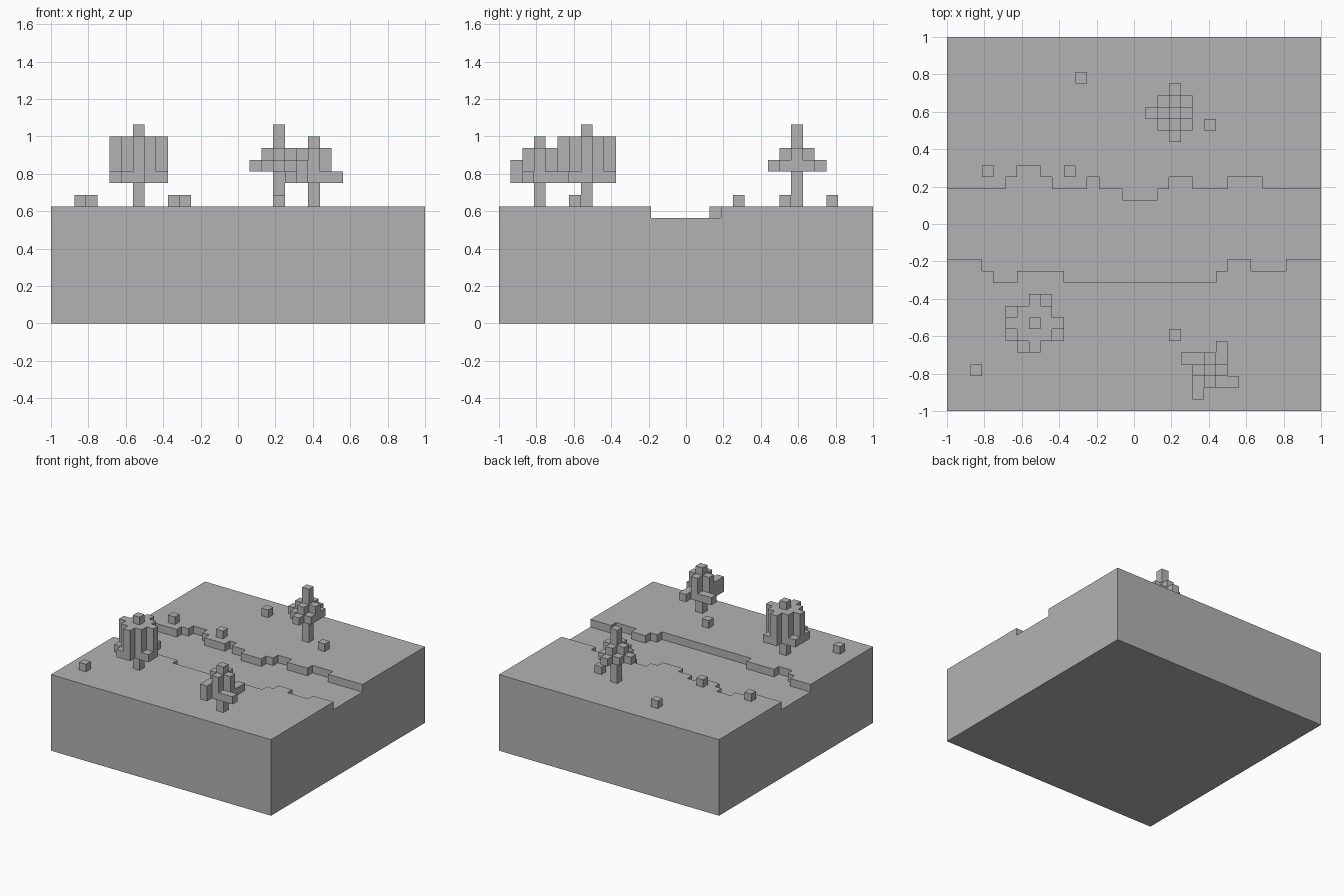
import bpy
import bmesh
from math import radians
from mathutils import Vector

if "Cube" in bpy.data.objects:
    bpy.data.objects.remove(bpy.data.objects["Cube"], do_unlink=True)

GRID = 32             # blocks along each side
U = 2 / GRID          # block size
GROUND, BED = 10, 9   # heights of the land and the riverbed, in blocks

stone = bpy.data.materials.new("plain grey")
grey = (0.45, 0.45, 0.45, 1)
stone.use_nodes = True
stone.diffuse_color = grey
stone.node_tree.nodes["Principled BSDF"].inputs["Base Color"].default_value = grey


def place(i, j, k):
    """Block coordinates to world position."""
    return Vector((i * U - 1, j * U - 1, k * U))


def finish(name, bm):
    """Weld, merge flat areas and add the object to the scene."""
    bmesh.ops.remove_doubles(bm, verts=bm.verts[:], dist=U / 100)
    bmesh.ops.recalc_face_normals(bm, faces=bm.faces[:])
    bmesh.ops.dissolve_limit(bm, angle_limit=radians(1),
                             verts=bm.verts[:], edges=bm.edges[:])
    mesh = bpy.data.meshes.new(name)
    bm.to_mesh(mesh)
    bm.free()
    mesh.materials.append(stone)
    obj = bpy.data.objects.new(name, mesh)
    bpy.context.scene.collection.objects.link(obj)
    return obj


def add_face(bm, points):
    bm.faces.new([bm.verts.new(place(*p)) for p in points])


def blocks(name, columns):
    """Closed outer skin of upright block columns {(i, j): (bottom, top)}."""
    cells = {(i, j, k) for (i, j), (lo, hi) in columns.items() for k in range(lo, hi)}
    bm = bmesh.new()
    for cell in cells:
        for axis in range(3):
            for side in (0, 1):
                near = list(cell)
                near[axis] += 2 * side - 1
                if tuple(near) in cells:
                    continue
                quad = []
                for a, b in ((0, 0), (1, 0), (1, 1), (0, 1)):
                    p = list(cell)
                    p[axis] += side
                    p[(axis + 1) % 3] += a
                    p[(axis + 2) % 3] += b
                    quad.append(p)
                if (axis == 1) == False and side == 0:
                    quad.reverse()
                add_face(bm, quad)
    return finish(name, bm)


def bank_line(runs):
    """Stepped shoreline from (start, y) runs."""
    ends = [start for start, y in runs[1:]] + [GRID]
    return [p for (start, y), end in zip(runs, ends) for p in ((start, y), (end, y))]


# Land block with a shallow stepped river across it
north = bank_line([(0, 19), (5, 20), (6, 21), (8, 20), (9, 19), (12, 20), (13, 19),
                   (15, 18), (18, 19), (19, 20), (21, 19), (24, 20), (27, 19)])
south = bank_line([(0, 13), (3, 12), (4, 11), (6, 12), (10, 11), (23, 12),
                   (24, 13), (26, 12), (29, 13)])
land = bmesh.new()


def level(points, k):
    add_face(land, [(i, j, k) for i, j in points])


level(north + [(GRID, GRID), (0, GRID)], GROUND)
level([(0, 0), (GRID, 0)] + south[::-1], GROUND)
level(south + north[::-1], BED)
level([(0, 0), (0, GRID), (GRID, GRID), (GRID, 0)], 0)
for line in (north, south):
    for a, b in zip(line, line[1:]):
        add_face(land, [(*a, BED), (*b, BED), (*b, GROUND), (*a, GROUND)])
for j in (0, GRID):
    add_face(land, [(0, j, 0), (GRID, j, 0), (GRID, j, GROUND), (0, j, GROUND)])
for i, end in ((0, 0), (GRID, -1)):
    s, n = south[end][1], north[end][1]
    outline = [(0, 0), (GRID, 0), (GRID, GROUND), (n, GROUND), (n, BED),
               (s, BED), (s, GROUND), (0, GROUND)]
    add_face(land, [(i, j, k) for j, k in outline])
finish("land_with_river", land)

# Small loose blocks on the ground
for n, spot in enumerate([(11, 28), (22, 24), (3, 20), (10, 20), (2, 3), (19, 6)]):
    blocks(f"ground_block_{n + 1}", {spot: (GROUND, GROUND + 1)})

ARMS = [(1, 0), (-1, 0), (0, 1), (0, -1)]
CORNERS = [(1, 1), (-1, 1), (1, -1), (-1, -1)]


def tree(name, i, j, top, groups):
    """Trunk at (i, j) with foliage columns given as (offsets, bottom, top)."""
    columns = {(i + a, j + b): (lo, hi) for spots, lo, hi in groups for a, b in spots}
    columns[(i, j)] = (GROUND, top)
    blocks(name, columns)


# Broad tree: tall round crown with a ragged lower fringe
tree("broad_tree", 7, 7, 17, [
    (ARMS + CORNERS + [(2 * a, 2 * b) for a, b in ARMS], 12, 16),
    ([(-2, -1), (-2, 1), (1, 2), (2, -1), (-1, -2)], 12, 13)])

# Swirl tree: crossed crown with four arms turning around it
tree("swirl_tree", 22, 3, 16, [
    (ARMS, 12, 15),
    ([(-1, 1), (-2, 1), (1, 1), (1, 2), (1, -1), (2, -1)], 12, 13),
    ([(-1, -1), (-1, -2)], 12, 14)])

# Slender tree: small pointed crown
tree("slender_tree", 19, 25, 17, [
    (ARMS, 13, 15),
    (CORNERS + [(-2, 0), (0, 2), (0, -2)], 13, 14)])
